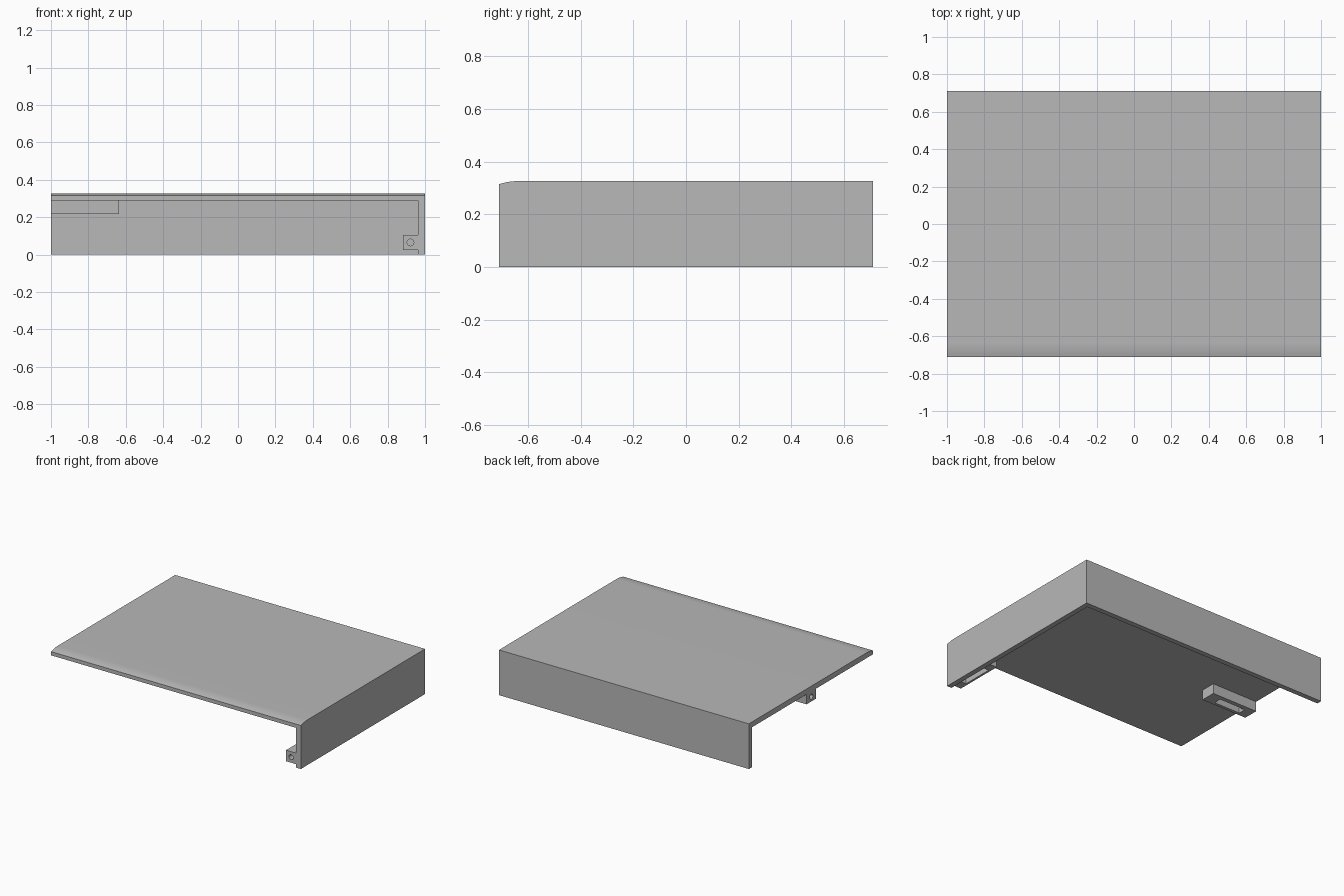
import bpy, bmesh, math
from mathutils import Vector, Matrix

cube = bpy.data.objects.get("Cube")
if cube:
    bpy.data.objects.remove(cube, do_unlink=True)

W, D, H, T = 1.0, 0.71, 0.327, 0.037   # half width, half depth, height, thickness
UNDER = 0.288                          # underside of the top panel

GREY = (0.48, 0.48, 0.48, 1)
grey = bpy.data.materials.new("plain grey")
grey.use_nodes = True
grey.diffuse_color = GREY
grey.node_tree.nodes["Principled BSDF"].inputs["Base Color"].default_value = GREY


def finish(name, bm):
    bmesh.ops.recalc_face_normals(bm, faces=bm.faces)
    mesh = bpy.data.meshes.new(name)
    bm.to_mesh(mesh)
    bm.free()
    mesh.materials.append(grey)
    ob = bpy.data.objects.new(name, mesh)
    bpy.context.collection.objects.link(ob)
    return ob


def box(name, lo, hi):
    lo, hi = Vector(lo), Vector(hi)
    bm = bmesh.new()
    bmesh.ops.create_cube(bm, size=1)
    bmesh.ops.scale(bm, vec=hi - lo, verts=bm.verts)
    bmesh.ops.translate(bm, vec=(lo + hi) / 2, verts=bm.verts)
    return finish(name, bm)


def rod(name, centre, axis, radius, length):
    bm = bmesh.new()
    turn = Vector((0, 0, 1)).rotation_difference(Vector(axis)).to_matrix().to_4x4()
    bmesh.ops.create_cone(bm, cap_ends=True, segments=24, radius1=radius, radius2=radius,
                          depth=length, matrix=Matrix.Translation(centre) @ turn)
    return finish(name, bm)


def cut(ob, *cutters):
    bpy.ops.object.select_all(action="DESELECT")
    ob.select_set(True)
    bpy.context.view_layer.objects.active = ob
    for cutter in cutters:
        mod = ob.modifiers.new("cut", "BOOLEAN")
        mod.operation = "DIFFERENCE"
        mod.solver = "EXACT"
        mod.object = cutter
        bpy.ops.object.modifier_apply(modifier=mod.name)
        bpy.data.objects.remove(cutter, do_unlink=True)
    bpy.ops.object.shade_smooth_by_angle(angle=math.radians(30))


# Corner cover: side profile with a gently rounded front edge, hollowed from below
run, drop, steps = 0.08, 0.012, 8
profile = [(-D, 0), (D, 0), (D, H)]
for i in range(steps + 1):
    t = i / steps
    profile.append((-D + run * (1 - t), H - drop * t * t))
bm = bmesh.new()
face = bm.faces.new([bm.verts.new((-W, y, z)) for y, z in profile])
extruded = bmesh.ops.extrude_face_region(bm, geom=[face])["geom"]
bmesh.ops.translate(bm, vec=(2 * W, 0, 0),
                    verts=[v for v in extruded if isinstance(v, bmesh.types.BMVert)])
cover = finish("corner_cover", bm)
cut(cover, box("hollow", (-W - 0.1, -D - 0.1, -0.1), (W - T, D - T, UNDER)))

# Lug under the panel's open side edge, with a nut pocket and a screw hole
side_lug = box("side_lug", (-W, -0.06, 0.216), (-0.635, 0.05, UNDER))
cut(side_lug,
    box("pocket", (-0.93, -0.038, 0.1), (-0.72, 0.018, 0.275)),
    rod("hole", (-0.97, -0.005, 0.25), (1, 0, 0), 0.018, 0.14))

# Lug at the front foot of the side wall
front_lug = box("front_lug", (0.882, -D, 0.025), (W - T, -0.345, 0.105))
cut(front_lug,
    box("pocket", (0.897, -0.64, -0.1), (0.947, -0.41, 0.092)),
    rod("hole", (0.922, -0.68, 0.065), (0, 1, 0), 0.018, 0.14))
